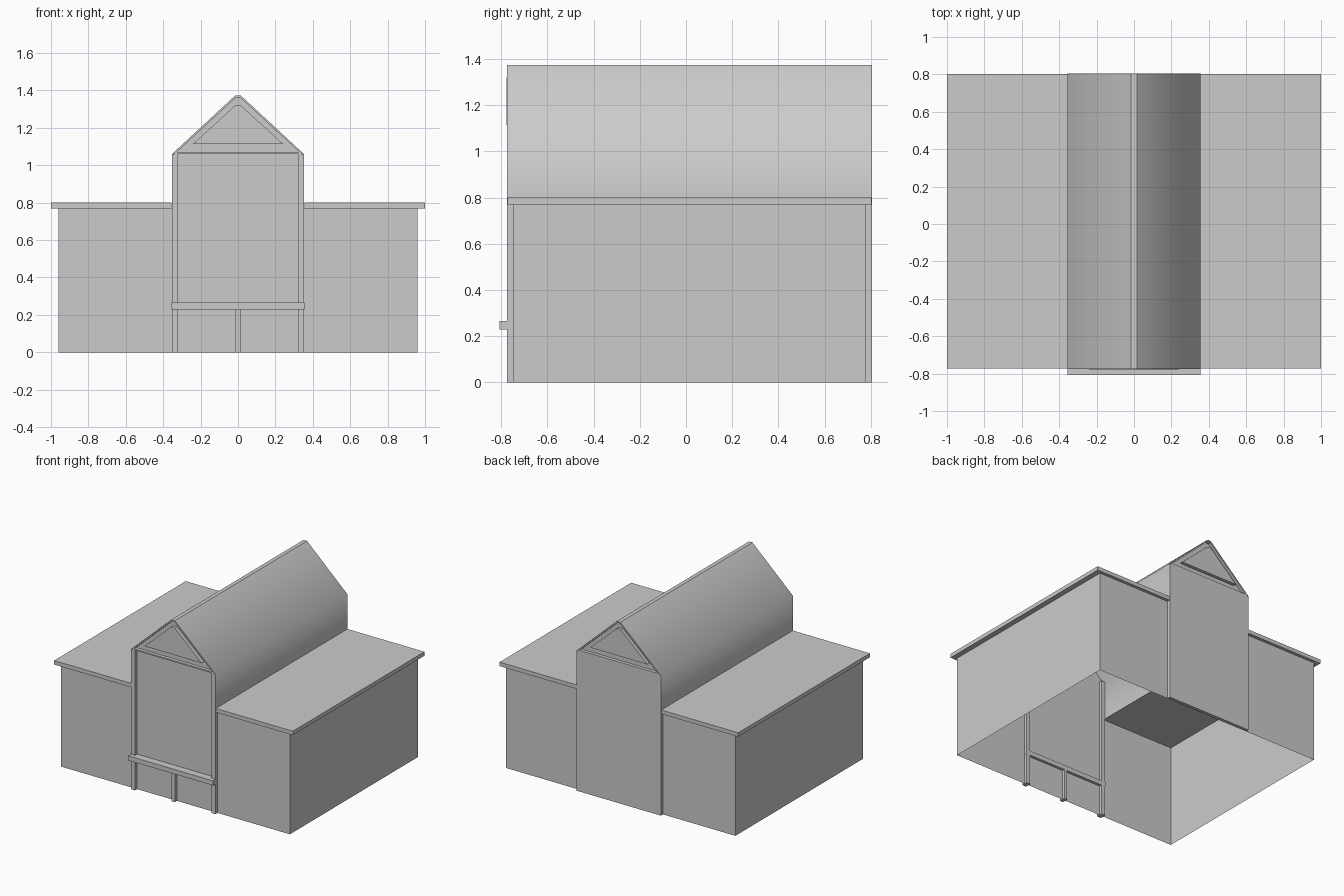
import bpy, bmesh

cube = bpy.data.objects.get("Cube")
if cube:
    bpy.data.objects.remove(cube, do_unlink=True)

FRONT, BACK = -0.775, 0.805          # outer faces of the hall
WALL_F, WALL_B = -0.75, 0.78         # wall planes behind the frames
HALF, EAVE, RIDGE = 0.355, 1.06, 1.375

grey = bpy.data.materials.new("plain grey")
grey.use_nodes = True
grey.diffuse_color = (0.6, 0.6, 0.6, 1)
grey.node_tree.nodes["Principled BSDF"].inputs["Base Color"].default_value = (0.6, 0.6, 0.6, 1)


def finish(name, bm):
    mesh = bpy.data.meshes.new(name)
    bm.to_mesh(mesh)
    bm.free()
    mesh.materials.append(grey)
    obj = bpy.data.objects.new(name, mesh)
    bpy.context.collection.objects.link(obj)
    return obj


def prism(name, outline, y0, y1=None):
    """Outline in x and z, extruded from y0 to y1; a flat sheet without y1."""
    bm = bmesh.new()
    face = bm.faces.new([bm.verts.new((x, y0, z)) for x, z in outline])
    if y1 is not None:
        out = bmesh.ops.extrude_face_region(bm, geom=[face], use_keep_orig=True)
        moved = [v for v in out["geom"] if isinstance(v, bmesh.types.BMVert)]
        bmesh.ops.translate(bm, verts=moved, vec=(0, y1 - y0, 0))
        bmesh.ops.recalc_face_normals(bm, faces=bm.faces)
    return finish(name, bm)


def box(name, x0, x1, y0, y1, z0, z1):
    return prism(name, [(x0, z0), (x1, z0), (x1, z1), (x0, z1)], y0, y1)


def strip(name, path, move, closed=False):
    """Open sheet swept from a path along a vector."""
    bm = bmesh.new()
    a = [bm.verts.new(p) for p in path]
    b = [bm.verts.new([c + m for c, m in zip(p, move)]) for p in path]
    for i in range(len(a) if closed else len(a) - 1):
        j = (i + 1) % len(a)
        bm.faces.new((a[i], a[j], b[j], b[i]))
    return finish(name, bm)


def mirrored(points):
    return points + [(-x, z) for x, z in reversed(points)]


# Outer walls, open below
corners = [(-0.96, WALL_F, 0), (0.96, WALL_F, 0), (0.96, WALL_B, 0), (-0.96, WALL_B, 0)]
strip("outer_walls", corners, (0, 0, 0.77), closed=True)

# Flat wing roofs
box("left_wing_roof", HALF, 1.0, FRONT + 0.003, BACK - 0.002, 0.77, 0.8)
box("right_wing_roof", -1.0, -HALF, FRONT + 0.003, BACK - 0.002, 0.77, 0.8)

# Hall roof and upper side walls, soft at the eaves and crisp at the ridge
profile = mirrored([(-HALF, 0.77), (-HALF, EAVE), (-0.015, RIDGE)])
roof = strip("hall_roof", [(x, FRONT, z) for x, z in profile], (0, BACK - FRONT, 0))
roof.data.flip_normals()
if roof.data.polygons[2].normal.z < 0:
    roof.data.flip_normals()
for poly in roof.data.polygons:
    poly.use_smooth = True
for edge in roof.data.edges:
    ends = [roof.data.vertices[i].co for i in edge.vertices]
    edge.use_edge_sharp = min(p.z for p in ends) > RIDGE - 0.01

# Gables: recessed wall, thin rim and raised triangle at each end
inner = HALF - 0.002
rim_outer = [(-inner, EAVE), (-0.015, RIDGE - 0.002)]
rim_inner = [(0.328, 1.07), (0.012, 1.362)]
triangle = mirrored([(-0.24, 1.115), (-0.015, 1.32)])
for side, wall, face, tip in (("front", WALL_F, FRONT, FRONT - 0.003),
                              ("back", WALL_B, BACK, BACK)):
    prism(side + "_gable_wall", mirrored([(-inner, 0.77)] + rim_outer), wall)
    prism(side + "_gable_rim", mirrored(rim_outer) + rim_inner
          + [(-x, z) for x, z in reversed(rim_inner)], wall, face)
    box(side + "_gable_sill", -0.34, 0.34, wall, face, EAVE, 1.07)
    prism(side + "_gable_triangle", triangle, wall, tip)

# Back wall of the hall, standing proud of the wings
box("hall_back_wall", -inner, inner, WALL_B, BACK, 0, EAVE)

# Entrance posts and cross beam
for name, x0, x1, top in (("left_post", 0.32, inner, EAVE),
                          ("right_post", -inner, -0.32, EAVE),
                          ("centre_post", -0.013, 0.013, 0.23)):
    box(name, x0, x1, FRONT, -0.73, 0, top)
box("entrance_beam", -HALF, HALF, -0.807, -0.73, 0.23, 0.265)
